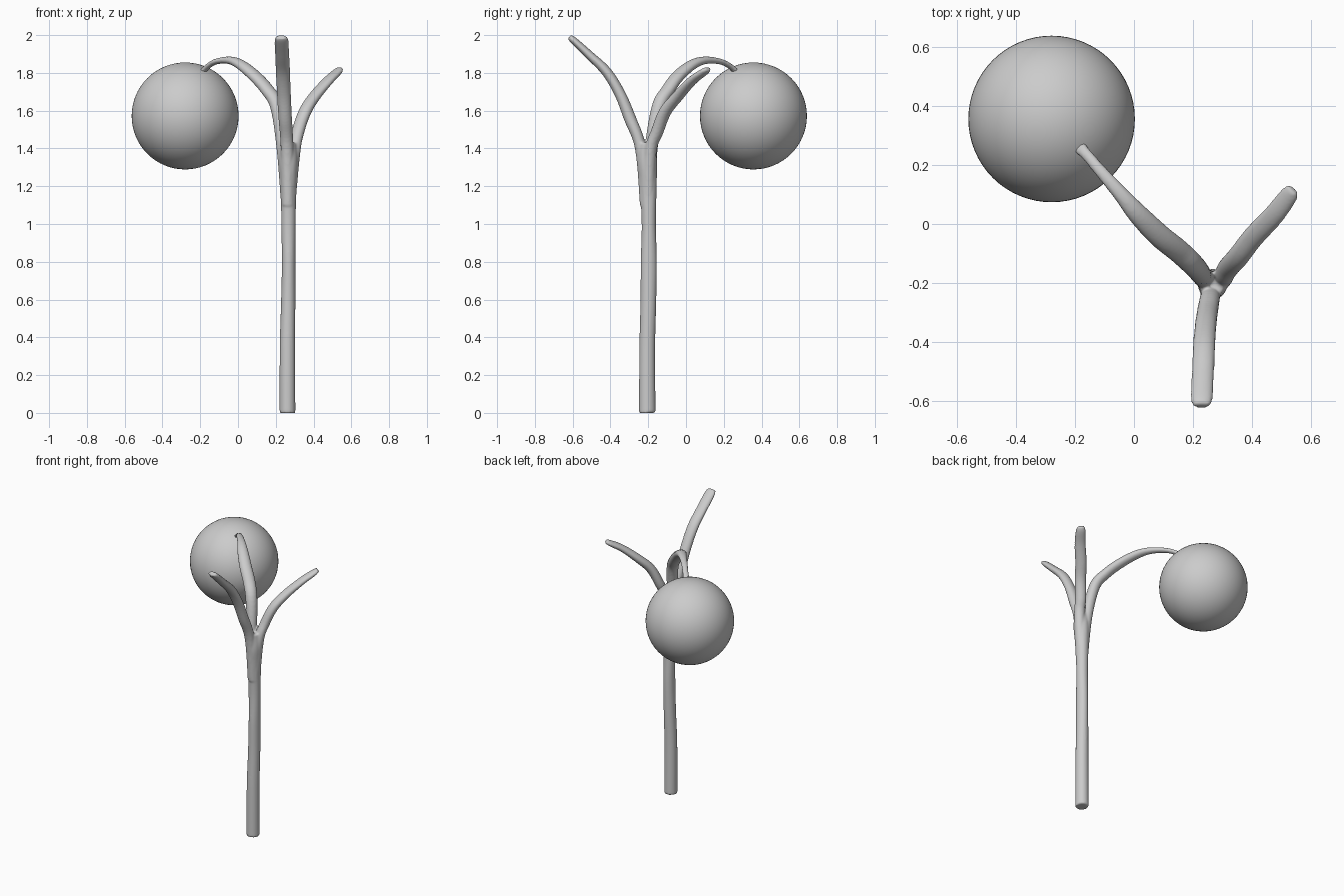
import bpy, bmesh
from math import sin, cos, pi
from mathutils import Vector


def spline(p, steps):
    # Catmull-Rom through rows of (x, y, z, half width, half thickness)
    out = []
    for i in range(len(p) - 1):
        a, b, c, d = p[max(i - 1, 0)], p[i], p[i + 1], p[min(i + 2, len(p) - 1)]
        for s in range(steps):
            t = s / steps
            out.append([0.5 * (2 * v + (w - u) * t + (2 * u - 5 * v + 4 * w - x) * t * t
                               + (3 * v - u - 3 * w + x) * t ** 3)
                        for u, v, w, x in zip(a, b, c, d)])
    return out + [list(p[-1])]


def add_limb(bm, rows, side, sides=20):
    # Sweep an oval section along the path; side is its horizontal axis
    pts = spline(rows, 6)
    side = Vector(side).normalized()
    rings = []
    for i, (x, y, z, w, h) in enumerate(pts):
        tangent = Vector(pts[min(i + 1, len(pts) - 1)][:3]) - Vector(pts[max(i - 1, 0)][:3])
        up = tangent.normalized().cross(side).normalized()
        rings.append([bm.verts.new(Vector((x, y, z))
                                   + side * w * cos(2 * pi * k / sides)
                                   + up * h * sin(2 * pi * k / sides))
                      for k in range(sides)])
    faces = [bm.faces.new(rings[0]), bm.faces.new(rings[-1])]
    for r, q in zip(rings, rings[1:]):
        for k in range(sides):
            j = (k + 1) % sides
            faces.append(bm.faces.new((r[k], r[j], q[j], q[k])))
    bmesh.ops.recalc_face_normals(bm, faces=faces)


bm = bmesh.new()
# Trunk
add_limb(bm, [(.262, -.205, 0, .042, .044), (.262, -.205, .35, .041, .042),
              (.266, -.199, .6, .038, .042), (.268, -.197, .8, .036, .043),
              (.267, -.197, 1.0, .038, .038), (.268, -.2, 1.2, .042, .045),
              (.267, -.205, 1.33, .05, .052), (.267, -.205, 1.43, .042, .042)], (1, 0, 0))
# Front branch
add_limb(bm, [(.265, -.21, 1.1, .034, .034), (.26, -.24, 1.4, .034, .03),
              (.25, -.297, 1.56, .036, .032), (.243, -.35, 1.69, .037, .029),
              (.238, -.42, 1.805, .038, .027), (.234, -.51, 1.893, .038, .023),
              (.23, -.595, 1.972, .037, .019), (.229, -.618, 1.99, .026, .013)], (1, 0, 0))
# Back right branch
add_limb(bm, [(.27, -.2, 1.1, .034, .034), (.298, -.188, 1.38, .034, .03),
              (.318, -.152, 1.49, .036, .031), (.355, -.11, 1.595, .037, .03),
              (.405, -.045, 1.675, .037, .027), (.475, .03, 1.757, .036, .022),
              (.525, .095, 1.805, .032, .018), (.541, .117, 1.822, .022, .012)], (.72, -.69, 0))
# Back left branch, arching over to hold the fruit
add_limb(bm, [(.262, -.198, 1.1, .034, .034), (.238, -.184, 1.4, .034, .034),
              (.207, -.145, 1.62, .038, .035), (.155, -.095, 1.71, .04, .032),
              (.087, -.04, 1.785, .04, .03), (.012, .035, 1.845, .035, .026),
              (-.048, .105, 1.867, .026, .02), (-.118, .185, 1.859, .021, .015),
              (-.165, .24, 1.83, .02, .014), (-.19, .265, 1.8, .026, .014)], (.7, .71, 0))
mesh = bpy.data.meshes.new("branching_stem")
bm.to_mesh(mesh)
bm.free()
stem = bpy.data.objects.new("branching_stem", mesh)
bpy.context.collection.objects.link(stem)

# Fuse the limbs into one skin with soft crotches
fuse = stem.modifiers.new("fuse", 'REMESH')
fuse.mode = 'VOXEL'
fuse.voxel_size = 0.007
fuse.use_smooth_shade = True
soften = stem.modifiers.new("soften", 'SMOOTH')
soften.factor = 0.5
soften.iterations = 3

# Hanging round fruit
bpy.ops.mesh.primitive_uv_sphere_add(segments=64, ring_count=32, radius=.283,
                                     location=(-.28, .357, 1.572))
fruit = bpy.context.object
fruit.name = "round_fruit"
bpy.ops.object.shade_smooth()
